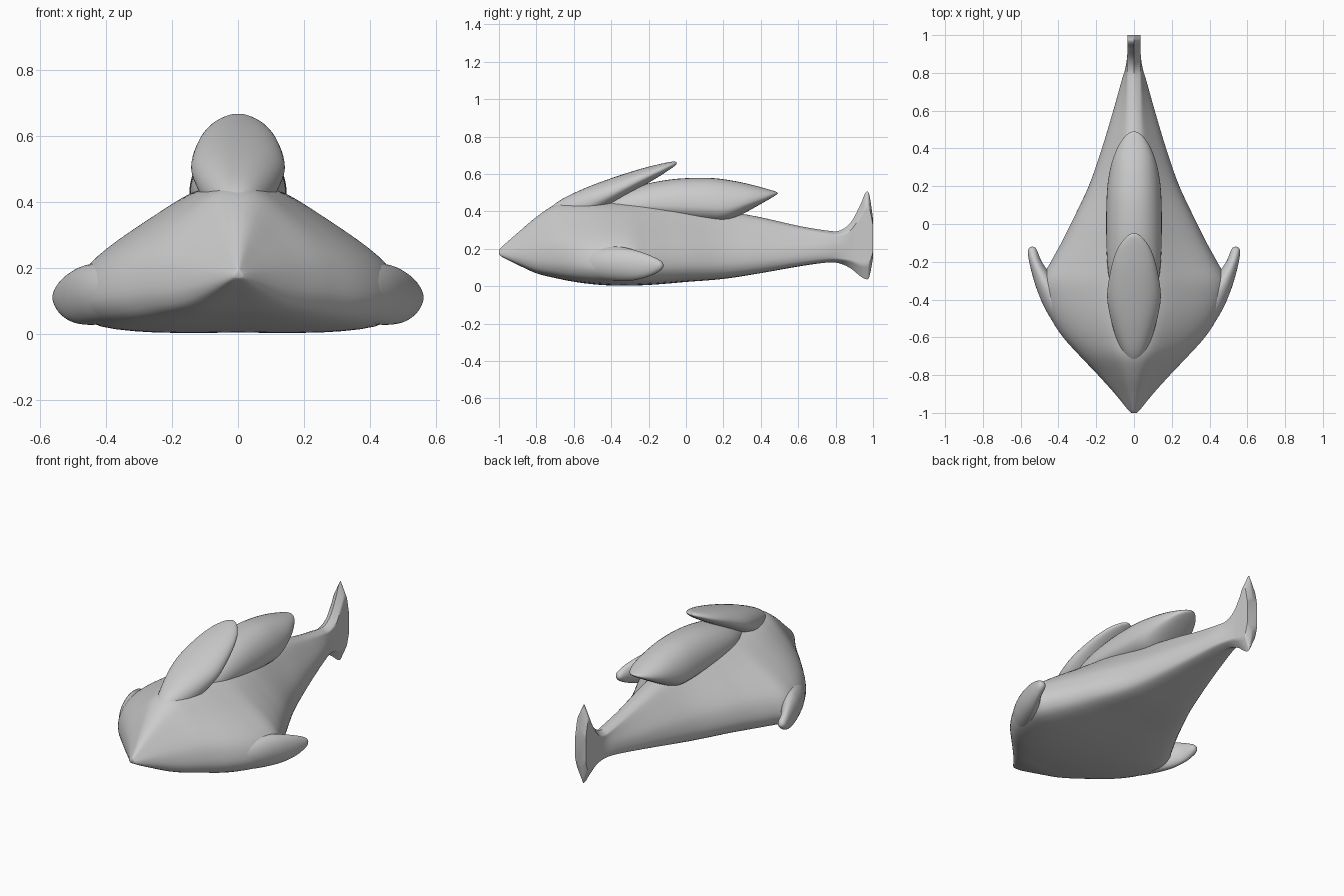
import bpy, bmesh, math

cube = bpy.data.objects.get("Cube")
if cube:
    bpy.data.objects.remove(cube, do_unlink=True)

grey = bpy.data.materials.new("plain_grey")
grey.use_nodes = True
GREY = (0.6, 0.6, 0.6, 1)
grey.diffuse_color = GREY
grey.node_tree.nodes["Principled BSDF"].inputs["Base Color"].default_value = GREY


def spline(points, steps):
    """Smooth curve through every point (Catmull-Rom)."""
    out = []
    last = len(points) - 1
    for i in range(last):
        a, b, c, d = (points[max(0, min(last, i + k))] for k in (-1, 0, 1, 2))
        for s in range(steps):
            t = s / steps
            out.append(tuple(
                q + t / 2 * (r - p + t * (2 * p - 5 * q + 4 * r - e + t * (3 * (q - r) + e - p)))
                for p, q, r, e in zip(a, b, c, d)))
    return out + [tuple(points[-1])]


def ring(half):
    """Close a half section (bottom to top) into a symmetric loop."""
    return half + [(-u, v) for u, v in reversed(half[1:-1])]


def oval(widest, power=1.0):
    """Half oval whose widest point sits at the given height."""
    half = []
    for i in range(21):
        a = math.pi * (i / 20 - 0.5)
        s = math.sin(a)
        v = widest + s * (1 - widest if s > 0 else widest)
        half.append((max(0, math.cos(a)) ** power, v))
    return ring(half)


def loft(name, stations, section, section_end=None, steps=6):
    """Stations: top y, top z, bottom y, bottom z, centre x, half width, blend."""
    bm = bmesh.new()
    loops = []
    for ty, tz, by, bz, cx, w, mix in spline(stations, steps):
        mix = min(1, max(0, mix))
        loop = []
        for (u, v), (u2, v2) in zip(section, section_end or section):
            u, v = u + (u2 - u) * mix, v + (v2 - v) * mix
            loop.append(bm.verts.new((cx + u * w, by + (ty - by) * v, bz + (tz - bz) * v)))
        loops.append(loop)
    n = len(section)
    for a, b in zip(loops, loops[1:]):
        for i in range(n):
            j = (i + 1) % n
            bm.faces.new((a[i], a[j], b[j], b[i]))
    bm.faces.new(loops[0])
    bm.faces.new(loops[-1])
    bmesh.ops.recalc_face_normals(bm, faces=bm.faces)
    mesh = bpy.data.meshes.new(name)
    bm.to_mesh(mesh)
    bm.free()
    mesh.materials.append(grey)
    obj = bpy.data.objects.new(name, mesh)
    bpy.context.collection.objects.link(obj)
    bpy.ops.object.select_all(action="DESELECT")
    obj.select_set(True)
    bpy.context.view_layer.objects.active = obj
    bpy.ops.object.shade_smooth_by_angle(angle=math.radians(50))
    return obj


# Body: flat belly, rounded side edges, concave flanks rising to a ridge
kite = ring(spline([(0, 0), (.5, 0), (.84, .04), (.97, .13), (1, .25), (.94, .42),
                    (.8, .57), (.55, .76), (.3, .93), (.13, .99), (0, 1)], 3))
slab = oval(0.5, 0.25)
count = len(kite) // 2
slab = ring([(min(1, 6 * min(i, count - i) / count), i / count) for i in range(count + 1)])

# y, top z, bottom z, half width, blend from kite to slab
body = [(-1, .195, .17, .015, 0), (-.98, .215, .155, .035, 0), (-.9, .285, .115, .1, 0),
        (-.8, .37, .07, .19, 0), (-.7, .435, .045, .285, 0), (-.6, .45, .025, .375, 0),
        (-.5, .455, .012, .44, 0), (-.4, .455, .005, .48, 0), (-.3, .455, .004, .49, 0),
        (-.2, .455, .008, .44, 0), (-.1, .45, .015, .385, 0), (0, .44, .024, .335, 0),
        (.2, .405, .04, .24, 0), (.4, .368, .07, .17, .05), (.6, .323, .105, .11, .15),
        (.75, .298, .126, .068, .4), (.82, .297, .122, .047, .7), (.88, .34, .095, .037, 1),
        (.93, .43, .055, .035, 1), (.96, .5, .038, .035, 1), (.98, .49, .05, .035, 1),
        (1, .36, .15, .035, 1)]
loft("body_and_tail", [(y, t, y, b, 0, w, m) for y, t, b, w, m in body], kite, slab)

# Back fins: swept pads overhanging the body; top y, top z, bottom y, bottom z, half width
front_fin = [(-.76, .385, -.64, .3, .05), (-.68, .455, -.55, .34, .09),
             (-.55, .52, -.45, .4, .125), (-.4, .577, -.36, .455, .142),
             (-.25, .625, -.23, .535, .122), (-.14, .653, -.135, .592, .09),
             (-.08, .665, -.075, .632, .05), (-.055, .665, -.052, .65, .02),
             (-.05, .66, -.05, .656, .004)]
rear_fin = [(-.45, .46, -.45, .38, .08), (-.32, .515, -.32, .37, .125),
            (-.2, .55, -.2, .36, .142), (-.05, .574, -.05, .345, .147),
            (.12, .579, .1, .335, .146), (.25, .564, .21, .34, .138),
            (.36, .54, .32, .395, .115), (.44, .518, .41, .445, .078),
            (.48, .506, .465, .477, .04), (.492, .498, .488, .492, .006)]
for name, stations, widest in (("front_back_fin", front_fin, .42), ("rear_back_fin", rear_fin, .36)):
    loft(name, [(*s[:4], 0, s[4], 0) for s in stations], oval(widest, .9))

# Side fins: y, inner x, outer x, bottom z, top z
side_fin = [(-.66, .2, .3, .08, .17), (-.55, .26, .405, .045, .2), (-.45, .32, .47, .032, .212),
            (-.35, .38, .513, .027, .21), (-.27, .44, .538, .033, .192),
            (-.2, .488, .555, .052, .168), (-.15, .509, .562, .075, .145),
            (-.128, .52, .556, .092, .13), (-.12, .535, .542, .107, .113)]
for name, side in (("left_side_fin", 1), ("right_side_fin", -1)):
    loft(name, [(y, t, y, b, side * (i + o) / 2, (o - i) / 2, 0) for y, i, o, b, t in side_fin],
         oval(.5))
